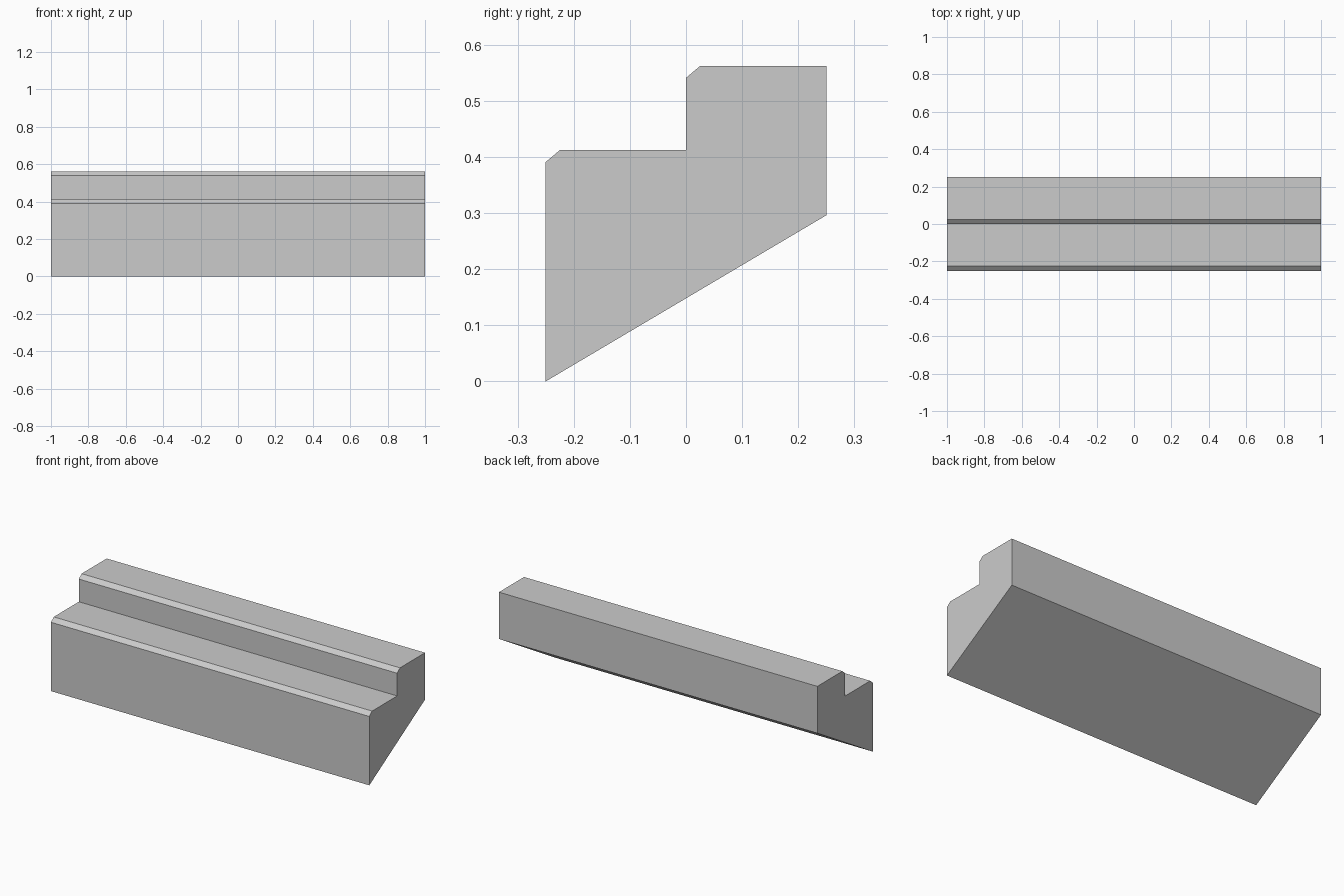
import bpy
import bmesh
from mathutils import Vector

cube = bpy.data.objects.get("Cube")
if cube:
    bpy.data.objects.remove(cube, do_unlink=True)

# One plain grey for the whole block
grey = bpy.data.materials.new("plain_grey")
grey.use_nodes = True
colour = (0.6, 0.6, 0.6, 1)
grey.diffuse_color = colour
grey.node_tree.nodes["Principled BSDF"].inputs["Base Color"].default_value = colour

HALF_LENGTH = 1.0
HALF_DEPTH = 0.25
LOW_TOP, HIGH_TOP = 0.412, 0.562
BACK_BOTTOM = 0.296
CHAMFER_Y, CHAMFER_Z = 0.025, 0.021

# Side profile (y, z): sloping underside, two steps with chamfered front edges
profile = [
    (-HALF_DEPTH, 0),
    (HALF_DEPTH, BACK_BOTTOM),
    (HALF_DEPTH, HIGH_TOP),
    (CHAMFER_Y, HIGH_TOP),
    (0, HIGH_TOP - CHAMFER_Z),
    (0, LOW_TOP),
    (CHAMFER_Y - HALF_DEPTH, LOW_TOP),
    (-HALF_DEPTH, LOW_TOP - CHAMFER_Z),
]

# Sweep the profile along the length
bm = bmesh.new()
end = bm.faces.new([bm.verts.new((-HALF_LENGTH, y, z)) for y, z in profile])
swept = bmesh.ops.extrude_face_region(bm, geom=[end], use_keep_orig=True)
verts = [v for v in swept["geom"] if isinstance(v, bmesh.types.BMVert)]
bmesh.ops.translate(bm, verts=verts, vec=Vector((2 * HALF_LENGTH, 0, 0)))
bmesh.ops.recalc_face_normals(bm, faces=bm.faces[:])

mesh = bpy.data.meshes.new("stepped_block")
bm.to_mesh(mesh)
bm.free()
mesh.materials.append(grey)
block = bpy.data.objects.new("stepped_block", mesh)
bpy.context.collection.objects.link(block)
